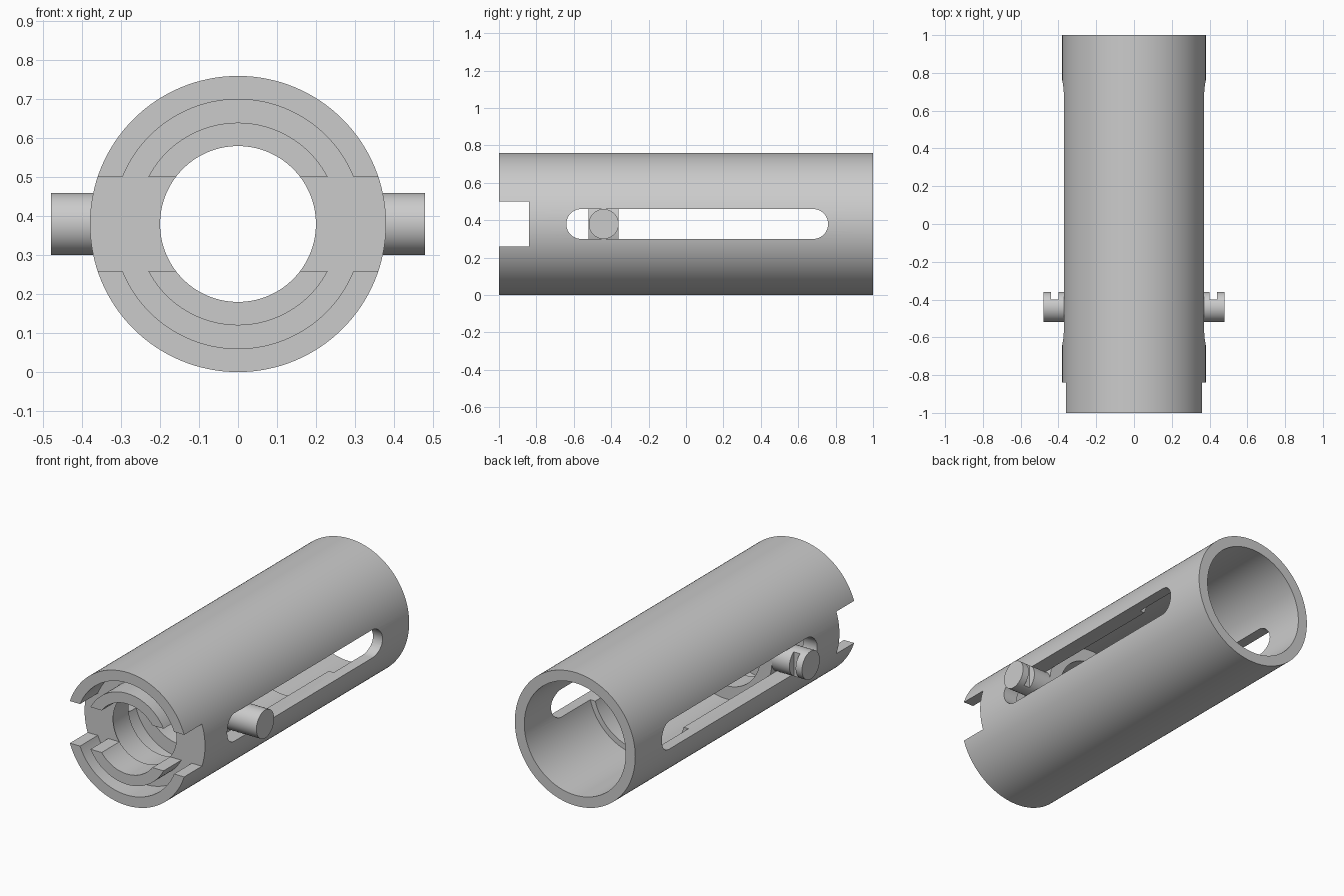
import bpy, bmesh, math
from mathutils import Matrix

if "Cube" in bpy.data.objects:
    bpy.data.objects.remove(bpy.data.objects["Cube"])

AXIS_Z = 0.38      # height of the tube axis
PIN_Y = -0.44      # pin position along the tube

steel = bpy.data.materials.new("grey_steel")
steel.use_nodes = True
colour = (0.6, 0.6, 0.6, 1)
steel.diffuse_color = colour
steel.node_tree.nodes["Principled BSDF"].inputs["Base Color"].default_value = colour


def finish(name, bm):
    bmesh.ops.recalc_face_normals(bm, faces=bm.faces)
    mesh = bpy.data.meshes.new(name)
    bm.to_mesh(mesh)
    bm.free()
    obj = bpy.data.objects.new(name, mesh)
    bpy.context.collection.objects.link(obj)
    mesh.materials.append(steel)
    return obj


def lathe(name, profile, sides=128):
    """Closed (radius, y) profile turned about the tube axis."""
    bm = bmesh.new()
    rings = []
    for i in range(sides):
        a = math.tau * i / sides
        rings.append([bm.verts.new((r * math.cos(a), y, AXIS_Z + r * math.sin(a)))
                      for r, y in profile])
    n = len(profile)
    for i in range(sides):
        a, b = rings[i], rings[(i + 1) % sides]
        for j in range(n):
            k = (j + 1) % n
            bm.faces.new((a[j], a[k], b[k], b[j]))
    return finish(name, bm)


def tube(name, outer, inner, y0, y1):
    return lathe(name, [(outer, y0), (outer, y1), (inner, y1), (inner, y0)])


def box(name, x0, x1, y0, y1, z0, z1):
    bm = bmesh.new()
    bmesh.ops.create_cube(bm, size=1)
    bm.transform(Matrix.Translation(((x0 + x1) / 2, (y0 + y1) / 2, (z0 + z1) / 2))
                 @ Matrix.Diagonal((x1 - x0, y1 - y0, z1 - z0, 1)))
    return finish(name, bm)


def rod(name, x0, x1, y, radius, sides=48):
    bm = bmesh.new()
    bmesh.ops.create_cone(bm, cap_ends=True, segments=sides, radius1=radius,
                          radius2=radius, depth=x1 - x0)
    bm.transform(Matrix.Translation(((x0 + x1) / 2, y, AXIS_Z))
                 @ Matrix.Rotation(math.pi / 2, 4, 'Y'))
    return finish(name, bm)


def slot_cutter(y0, y1, radius, steps=20):
    """Round-ended bar running right across the tube."""
    outline = []
    for centre, start in ((y1 - radius, -math.pi / 2), (y0 + radius, math.pi / 2)):
        for i in range(steps + 1):
            a = start + math.pi * i / steps
            outline.append((centre + radius * math.cos(a), AXIS_Z + radius * math.sin(a)))
    bm = bmesh.new()
    face = bm.faces.new([bm.verts.new((-0.6, y, z)) for y, z in outline])
    new = bmesh.ops.extrude_face_region(bm, geom=[face])["geom"]
    bmesh.ops.translate(bm, vec=(1.2, 0, 0),
                        verts=[v for v in new if isinstance(v, bmesh.types.BMVert)])
    return finish("slot_cutter", bm)


def apply_boolean(obj, other, operation='DIFFERENCE'):
    mod = obj.modifiers.new("boolean", 'BOOLEAN')
    mod.operation, mod.solver, mod.object = operation, 'EXACT', other
    bpy.context.view_layer.update()
    graph = bpy.context.evaluated_depsgraph_get()
    mesh = bpy.data.meshes.new_from_object(obj.evaluated_get(graph))
    obj.modifiers.clear()
    obj.data = mesh


# Outer sleeve, inner liner and front base turned as one body
body = lathe("slotted_sleeve", [
    (0.38, -1), (0.38, 1), (0.32, 1), (0.32, 0.42), (0.29, 0.42),
    (0.29, -0.68), (0.215, -0.68), (0.215, -0.84), (0.32, -0.84), (0.32, -1)])

# Inner collar standing in the front opening
collar = tube("front_collar", 0.26, 0.20, -1, -0.84)

# Long side slots and the front notches
slot = slot_cutter(-0.64, 0.76, 0.08)
notch = box("notch_cutter", -0.6, 0.6, -1.1, -0.84, 0.26, 0.50)
apply_boolean(body, slot)
apply_boolean(body, notch)
apply_boolean(collar, notch)

# Sliding ring that carries the pins
slider = tube("sliding_ring", 0.29, 0.215, PIN_Y - 0.08, PIN_Y + 0.08)

# Side pins, each with a groove on its rear
pins = []
for side, s in (("left", 1), ("right", -1)):
    pin = rod(side + "_pin", *sorted((s * 0.25, s * 0.48)), PIN_Y, 0.08)
    groove = box("groove_cutter", *sorted((s * 0.40, s * 0.44)), -0.40, -0.3, 0.2, 0.6)
    apply_boolean(pin, groove)
    bpy.data.objects.remove(groove)
    pins.append(pin)

for cutter in (slot, notch):
    bpy.data.objects.remove(cutter)

# Smooth round walls, sharp edges
bpy.ops.object.select_all(action='DESELECT')
for obj in [body, collar, slider] + pins:
    obj.select_set(True)
bpy.context.view_layer.objects.active = body
bpy.ops.object.shade_smooth_by_angle(angle=math.radians(30))
